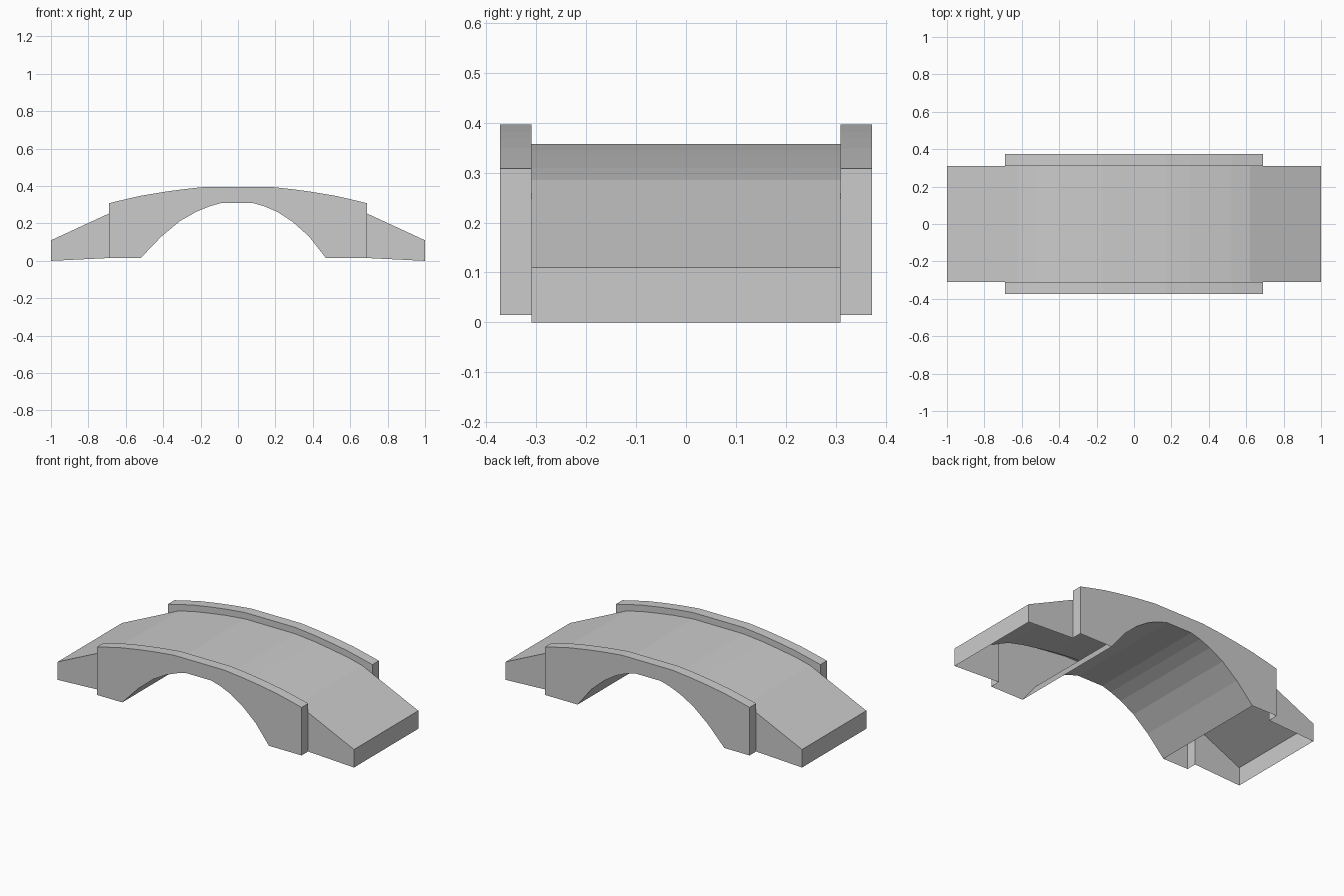
import bpy, bmesh

if "Cube" in bpy.data.objects:
    bpy.data.objects.remove(bpy.data.objects["Cube"])

W_IN, W_OUT = 0.31, 0.373      # deck half width, outer wall half width
PX, BASE = 0.69, 0.015         # parapet half length and foot height


def mirrored(half):
    """Full profile from a right-hand half listed from the centre outwards."""
    return [(-x, z) for x, z in reversed(half)] + list(half)


top = mirrored([(0.17, 0.396), (0.30, 0.382), (0.40, 0.368), (0.52, 0.348),
                (0.62, 0.325), (PX, 0.308)])
deck = mirrored([(0.17, 0.357), (0.30, 0.344), (0.40, 0.329), (0.52, 0.309),
                 (0.62, 0.285), (PX, 0.253), (1.0, 0.11)])
arch = [(-0.52, BASE), (-0.41, 0.13), (-0.31, 0.213), (-0.22, 0.264),
        (-0.15, 0.292), (-0.09, 0.309), (0.08, 0.309), (0.14, 0.292),
        (0.21, 0.262), (0.29, 0.21), (0.38, 0.13), (0.47, BASE)]


def ribbon(bm, profile, y0, y1):
    """Sweep an x-z profile across the width."""
    a = [bm.verts.new((x, y0, z)) for x, z in profile]
    b = [bm.verts.new((x, y1, z)) for x, z in profile]
    for i in range(len(profile) - 1):
        bm.faces.new((a[i], a[i + 1], b[i + 1], b[i]))


def panel(bm, outline, y):
    """Flat upright face from an x-z outline."""
    bm.faces.new([bm.verts.new((x, y, z)) for x, z in outline])


def finish(name, bm, flip=False):
    bmesh.ops.remove_doubles(bm, verts=bm.verts, dist=1e-5)
    bmesh.ops.recalc_face_normals(bm, faces=bm.faces)
    if flip:
        bmesh.ops.reverse_faces(bm, faces=bm.faces)
    me = bpy.data.meshes.new(name)
    bm.to_mesh(me)
    bm.free()
    ob = bpy.data.objects.new(name, me)
    bpy.context.collection.objects.link(ob)


# Road deck with end faces and ramp sides, open underneath
bm = bmesh.new()
ribbon(bm, [(-1, 0)] + deck + [(1, 0)], -W_IN, W_IN)
for s in (-1, 1):
    for e in (-1, 1):
        panel(bm, [(s * PX, BASE), (s, 0), (s, 0.11), (s * PX, 0.253)], e * W_IN)
finish("road_deck", bm)

# Parapet walls: arched outer face, coping, ends and inner face above the deck
inner_deck = [p for p in deck if abs(p[0]) <= PX]
for name, e in (("front_parapet", -1), ("back_parapet", 1)):
    bm = bmesh.new()
    panel(bm, [(-PX, BASE)] + top + [(PX, BASE)] + arch[::-1], e * W_OUT)
    ribbon(bm, [(-PX, BASE)] + top + [(PX, BASE)], e * W_IN, e * W_OUT)
    panel(bm, top + inner_deck[::-1], e * W_IN)
    finish(name, bm)

# Underside of the arch
bm = bmesh.new()
ribbon(bm, arch, -W_OUT, W_OUT)
bm.normal_update()
down = sum(f.normal.z for f in bm.faces) < 0
if not down:
    bmesh.ops.reverse_faces(bm, faces=bm.faces)
me = bpy.data.meshes.new("arch_soffit")
bm.to_mesh(me)
bm.free()
bpy.context.collection.objects.link(bpy.data.objects.new("arch_soffit", me))
